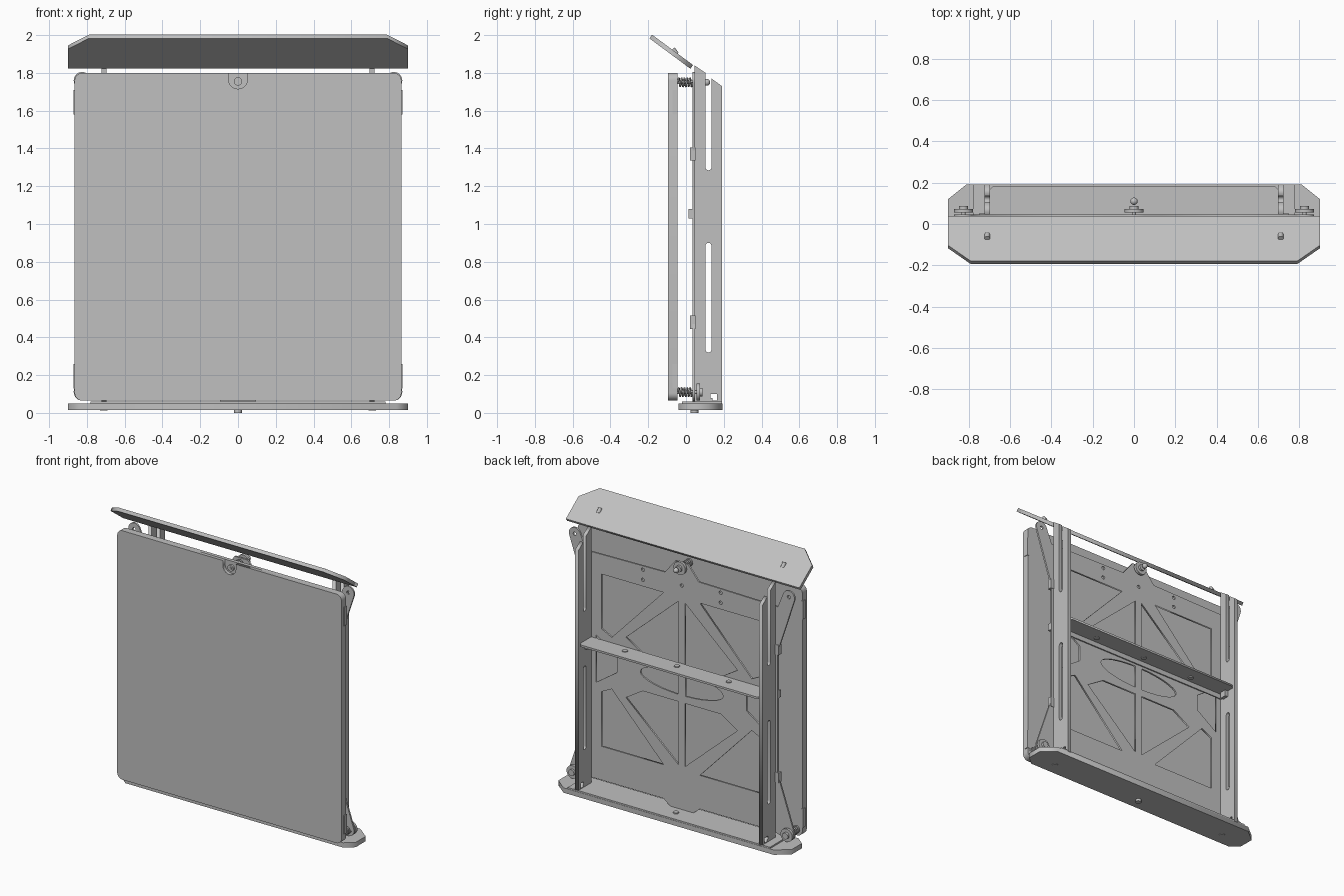
import bpy, math
from mathutils import Matrix, Vector

cube = bpy.data.objects.get("Cube")
if cube:
    bpy.data.objects.remove(cube)

grey = bpy.data.materials.new("plain_grey")
grey.use_nodes = True
grey.diffuse_color = (0.53, 0.53, 0.53, 1)
grey.node_tree.nodes["Principled BSDF"].inputs["Base Color"].default_value = (0.53, 0.53, 0.53, 1)

# Axes frames: local x, local y, thickness direction
FRONT = ((1, 0, 0), (0, 0, 1), (0, -1, 0))
SIDE = ((0, 1, 0), (0, 0, 1), (1, 0, 0))
FLAT = ((1, 0, 0), (0, 1, 0), (0, 0, 1))


def curve_mesh(name, curve, matrix):
    temp = bpy.data.objects.new("temp", curve)
    bpy.context.scene.collection.objects.link(temp)
    deps = bpy.context.evaluated_depsgraph_get()
    mesh = bpy.data.meshes.new_from_object(temp.evaluated_get(deps))
    bpy.data.objects.remove(temp)
    bpy.data.curves.remove(curve)
    mesh.transform(matrix)
    mesh.materials.clear()
    mesh.materials.append(grey)
    ob = bpy.data.objects.new(name, mesh)
    bpy.context.scene.collection.objects.link(ob)
    return ob


def panel(name, loops, frame, origin, thickness):
    """Extruded flat sheet; the first loop is the outline, the rest are holes."""
    curve = bpy.data.curves.new(name, "CURVE")
    curve.dimensions = "2D"
    curve.fill_mode = "BOTH"
    curve.extrude = thickness / 2
    for loop in loops:
        s = curve.splines.new("POLY")
        s.points.add(len(loop) - 1)
        for p, (a, b) in zip(s.points, loop):
            p.co = (a, b, 0, 1)
        s.use_cyclic_u = True
    m = Matrix([Vector(v) for v in frame]).transposed().to_4x4()
    m.translation = Vector(origin)
    return curve_mesh(name, curve, m)


def finish(name):
    ob = bpy.context.object
    ob.name = name
    ob.data.materials.append(grey)
    return ob


def box(name, x, y, z):
    bpy.ops.mesh.primitive_cube_add(size=1, location=[sum(v) / 2 for v in (x, y, z)])
    ob = finish(name)
    ob.data.transform(Matrix.Diagonal([abs(v[1] - v[0]) for v in (x, y, z)] + [1]))
    return ob


def rod(name, loc, radius, length, tilt=math.pi / 2):
    bpy.ops.mesh.primitive_cylinder_add(vertices=24, radius=radius, depth=length,
                                        location=loc, rotation=(tilt, 0, 0))
    ob = finish(name)
    bpy.ops.object.shade_smooth_by_angle()
    return ob


def arc(cx, cy, rx, ry, start, end, n=10):
    angles = [math.radians(start + (end - start) * i / n) for i in range(n + 1)]
    return [(cx + rx * math.cos(a), cy + ry * math.sin(a)) for a in angles]


def ring(cx, cy, r):
    return arc(cx, cy, r, r, 0, 337.5, 15)


def mirror(half):
    return half + [(-a, b) for a, b in reversed(half)]


def slot(x, low, high, r):
    return arc(x, high - r, r, r, 0, 180) + arc(x, low + r, r, r, 180, 360)


# Bed: front sheet with a half-round notch over a solid rear layer
W, LOW, TOP, R = 0.865, 0.065, 1.8, 0.04
right_edge = arc(W - R, LOW + R, R, R, -90, 0, 6) + arc(W - R, TOP - R, R, R, 0, 90, 6)
outline = mirror(right_edge)
notched = right_edge + arc(0, 1.765, 0.05, 0.05, 0, -180) + [(-a, b) for a, b in reversed(right_edge)]
notched.insert(len(right_edge), (0.05, TOP))
notched.insert(len(right_edge) + 12, (-0.05, TOP))
panel("bed_front_sheet", [notched], FRONT, (0, -0.083, 0), 0.024)
panel("bed_rear_layer", [outline], FRONT, (0, -0.0585, 0), 0.025)
rod("notch_screw", (0, -0.075, 1.755), 0.022, 0.02)
rod("notch_screw_core", (0, -0.085, 1.755), 0.01, 0.01)

# Rear support frame with corner lobes and cut triangles
half = [(0.09, 0.06), (0.14, 0.1), (0.7, 0.1)]
half += arc(0.825, 0.11, 0.045, 0.045, -100, 20, 8)
half += [(0.74, 0.5), (0.74, 1.36)]
half += arc(0.825, 1.76, 0.045, 0.045, -20, 150, 8)
half += [(0.74, 1.67), (0.13, 1.68), (0.05, 1.78)]
holes = [ring(0, 1.62, 0.012)]
for s in (-1, 1):
    for mid in (-1, 1):
        shapes = [
            [(0.14, 0.6), (0.62, 0.6), (0.62, 0.22), (0.54, 0.18)],
            [(0.025, 0.57), (0.025, 0.13), (0.3, 0.13), (0.43, 0.21)],
        ]
        holes += [[(s * a, 0.935 + mid * b) for a, b in p] for p in shapes]
    lens = arc(0, 0.935, 0.32, 0.08, -85, 85, 14)
    holes.append([(s * a, b) for a, b in lens])
    holes.append([(s * a, b) for a, b in
                  [(0.66, 1.1), (0.5, 0.99), (0.5, 0.88), (0.66, 0.77)]])
    holes += [ring(s * 0.3, z, 0.012) for z in (1.58, 1.65)]
    holes += [ring(s * 0.825, 1.76, 0.012)]
panel("support_frame", [mirror(half)] + holes, FRONT, (0, 0.041, 0), 0.012)


# Levelling springs, bolts and thumb wheels
def spring(x, z):
    curve = bpy.data.curves.new("spring", "CURVE")
    curve.dimensions = "3D"
    curve.bevel_depth = 0.005
    curve.bevel_resolution = 1
    s = curve.splines.new("POLY")
    turns, steps = 5, 14
    n = turns * steps
    s.points.add(n)
    for i, p in enumerate(s.points):
        a = math.tau * i / steps
        p.co = (x + 0.022 * math.cos(a), -0.042 + 0.075 * i / n, z + 0.022 * math.sin(a), 1)
    ob = curve_mesh("spring", curve, Matrix())
    ob.data.shade_smooth()


for x, z in ((-0.825, 0.11), (0.825, 0.11), (0, 1.75)):
    spring(x, z)
    rod("level_bolt", (x, 0.015, z), 0.01, 0.14)
    rod("thumb_wheel", (x, 0.064, z), 0.045, 0.018)
    rod("wheel_hub", (x, 0.08, z), 0.022, 0.016)
bpy.ops.mesh.primitive_uv_sphere_add(segments=16, ring_count=8, radius=0.018, location=(0, 0.11, 1.75))
finish("centre_knob")
bpy.ops.object.shade_smooth_by_angle()

# Uprights with a long slot and an open slot at the top
rail = [(0.045, 0.05), (0.19, 0.05), (0.19, 1.73), (0.135, 1.77)]
rail += arc(0.119, 1.3, 0.016, 0.016, 0, -180, 8)
rail += [(0.103, 1.8), (0.045, 1.84)]
foot = [(0.14, 0.065), (0.165, 0.065), (0.165, 0.1), (0.13, 0.1), (0.13, 0.08), (0.14, 0.08)]
for s, side in ((1, "left"), (-1, "right")):
    panel(side + "_upright", [rail, slot(0.119, 0.32, 0.9, 0.016), foot], SIDE, (s * 0.71, 0, 0), 0.025)
    rod(side + "_hood_bolt", (s * 0.71, -0.06, 1.913), 0.013, 0.034, math.radians(36))
    for z in (0.48, 1.37):
        box(side + "_clip", (s * 0.71, s * 0.75), (0.02, 0.05), (z - 0.035, z + 0.035))
    box(side + "_bar_clip", (s * 0.7, s * 0.74), (0.012, 0.045), (1.03, 1.08))
    box(side + "_bar_bracket", (s * 0.675, s * 0.7), (0.075, 0.12), (1.02, 1.068))
    for z in (0.13, 1.58):
        box(side + "_bed_clip", (s * 0.85, s * 0.87), (-0.072, -0.044), (z, z + 0.13))

# Cross bar between the uprights
bar = mirror([(0.7, 0.047), (0.7, 0.165), (0.68, 0.185)])
panel("cross_bar", [bar], FLAT, (0, 0, 1.07), 0.014)
box("cross_bar_flange", (-0.7, 0.7), (0.047, 0.056), (1.03, 1.07))
for x in (-0.4, 0, 0.4):
    rod("bar_screw", (x, 0.1, 1.07), 0.018, 0.026, 0)

# Base with chamfered ends
base = mirror([(0.84, -0.04), (0.9, 0.01), (0.9, 0.12), (0.81, 0.192)])
panel("base_plate", [base], FLAT, (0, 0, 0.033), 0.034)
box("base_strip", (-0.78, 0.78), (-0.02, 0.19), (0.048, 0.06))
for x in (-0.71, 0, 0.71):
    rod("base_bolt", (x, 0.045, 0.01 if x == 0 else 0.018), 0.02, 0.02 if x == 0 else 0.012, 0)
rod("base_top_screw", (0, 0.11, 0.062), 0.018, 0.012, 0)

# Tilted hood plate
t = math.radians(36.5)
tilted = ((1, 0, 0), (0, -math.cos(t), math.sin(t)), (0, math.sin(t), math.cos(t)))
hood = mirror([(0.9, -0.135), (0.9, 0.04), (0.79, 0.135)])
panel("hood_plate", [hood], tilted, (0, -0.078, 1.912), 0.024)
